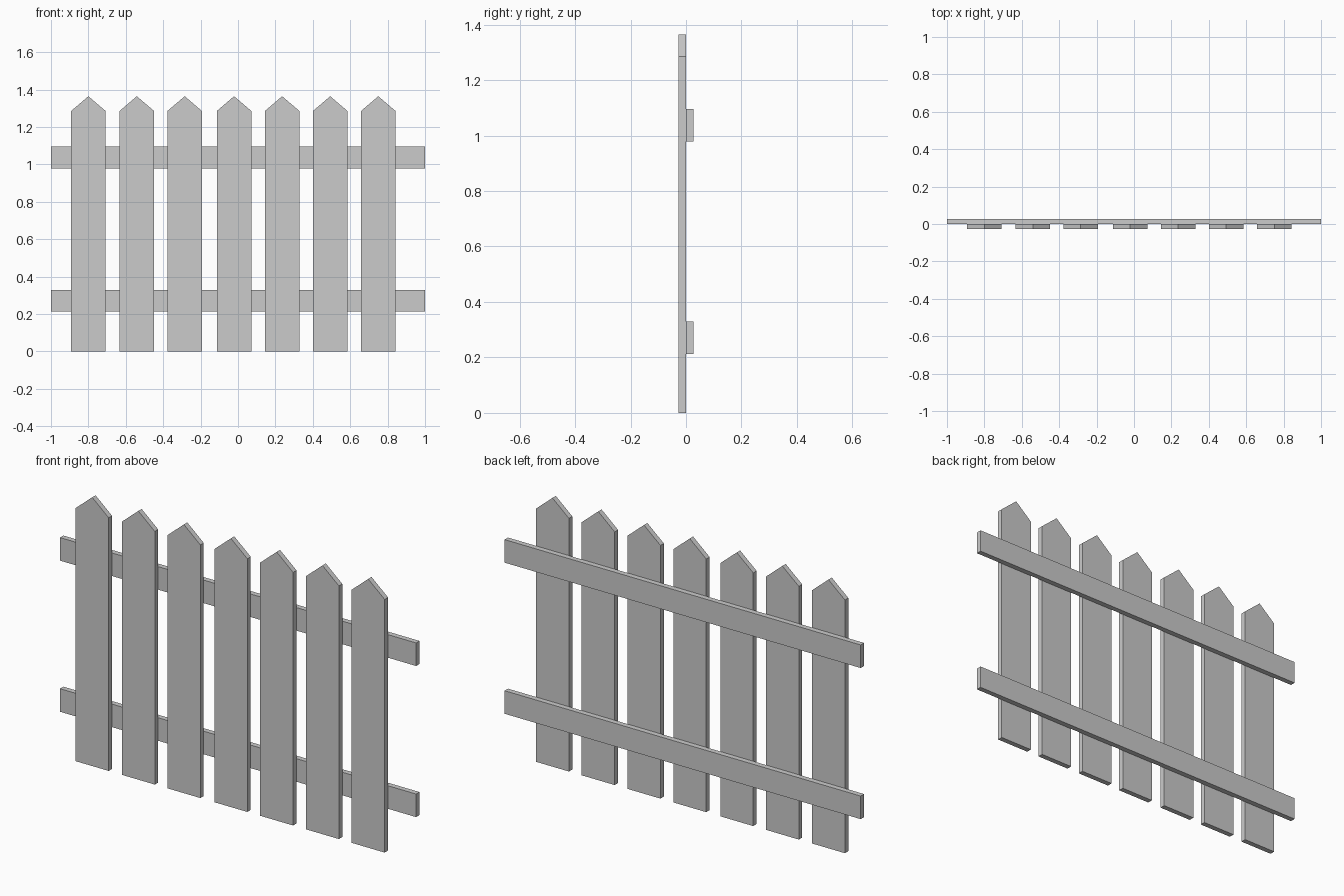
import bpy, bmesh

if "Cube" in bpy.data.objects:
    bpy.data.objects.remove(bpy.data.objects["Cube"])

PICKET_X = (-0.80, -0.541, -0.285, -0.021, 0.236, 0.493, 0.75)
HALF_W, SHOULDER, PEAK = 0.0925, 1.285, 1.364


def slab(name, outline, y0, y1, x=0.0):
    """Extrude an x/z outline from y0 to y1."""
    bm = bmesh.new()
    face = bm.faces.new([bm.verts.new((px, y0, pz)) for px, pz in outline])
    out = bmesh.ops.extrude_face_region(bm, geom=[face])
    verts = [g for g in out["geom"] if isinstance(g, bmesh.types.BMVert)]
    bmesh.ops.translate(bm, verts=verts, vec=(0, y1 - y0, 0))
    bmesh.ops.recalc_face_normals(bm, faces=bm.faces)
    mesh = bpy.data.meshes.new(name)
    bm.to_mesh(mesh)
    bm.free()
    obj = bpy.data.objects.new(name, mesh)
    obj.location.x = x
    bpy.context.collection.objects.link(obj)


# Pointed pickets along the front
picket = [(-HALF_W, 0), (HALF_W, 0), (HALF_W, SHOULDER), (0, PEAK), (-HALF_W, SHOULDER)]
for i, x in enumerate(PICKET_X, 1):
    slab(f"picket_{i}", picket, -0.027, 0.0, x)

# Horizontal rails behind the pickets
for name, z0, z1 in (("lower_rail", 0.212, 0.329), ("upper_rail", 0.979, 1.096)):
    slab(name, [(-1, z0), (1, z0), (1, z1), (-1, z1)], 0.0, 0.027)
